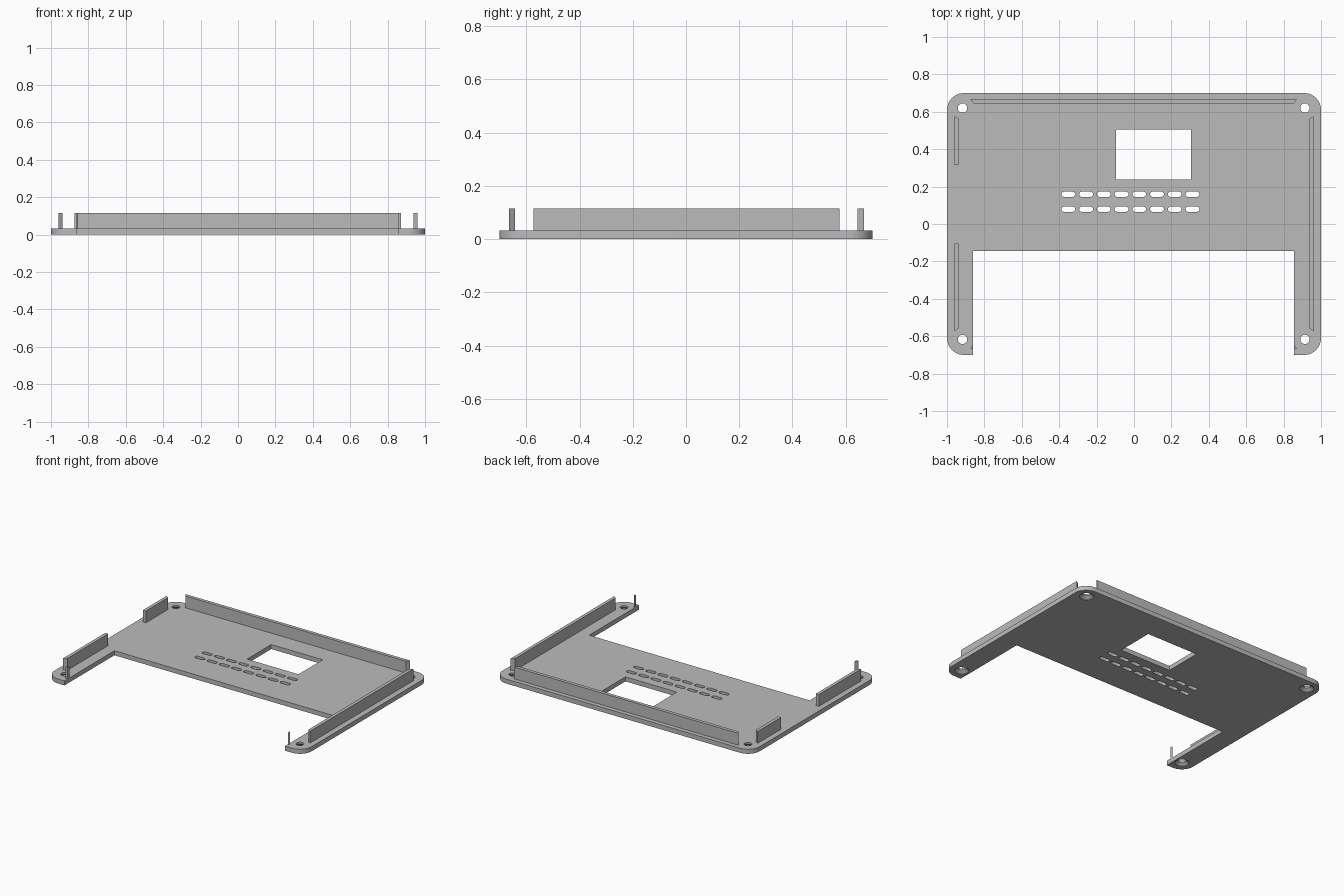
import bpy, bmesh, math
from mathutils import Matrix

if "Cube" in bpy.data.objects:
    bpy.data.objects.remove(bpy.data.objects["Cube"])

T, H = 0.032, 0.115      # plate thickness, rim top

grey = bpy.data.materials.new("grey plastic")
grey.diffuse_color = (0.5, 0.5, 0.5, 1)
grey.use_nodes = True
grey.node_tree.nodes["Principled BSDF"].inputs["Base Color"].default_value = grey.diffuse_color


def prism(bm, pts, z0, z1):
    """Extrude a counter-clockwise outline from z0 to z1."""
    lo = [bm.verts.new((x, y, z0)) for x, y in pts]
    hi = [bm.verts.new((x, y, z1)) for x, y in pts]
    bm.faces.new(lo[::-1])
    bm.faces.new(hi)
    n = len(pts)
    for i in range(n):
        j = (i + 1) % n
        bm.faces.new((lo[i], lo[j], hi[j], hi[i]))


def arc(cx, cy, r, a0, a1, n=10):
    return [(cx + r * math.cos(math.radians(a0 + (a1 - a0) * i / n)),
             cy + r * math.sin(math.radians(a0 + (a1 - a0) * i / n))) for i in range(n + 1)]


def rect(x0, x1, y0, y1):
    return [(x0, y0), (x1, y0), (x1, y1), (x0, y1)]


def finish(name, bm):
    bmesh.ops.recalc_face_normals(bm, faces=bm.faces[:])
    me = bpy.data.meshes.new(name)
    bm.to_mesh(me)
    bm.free()
    me.materials.append(grey)
    ob = bpy.data.objects.new(name, me)
    bpy.context.collection.objects.link(ob)
    return ob


# base plate: U-shaped outline with rounded outer corners
R, W, D = 0.09, 1.0, 0.70
outline = (arc(-W + R, -D + R, R, 180, 270) + [(-0.86, -D), (-0.86, -0.145), (0.855, -0.145), (0.855, -D)]
           + arc(W - R, -D + R, R, 270, 360) + arc(W - R, D - R, R, 0, 90) + arc(-W + R, D - R, R, 90, 180))
bm = bmesh.new()
prism(bm, outline, 0, T)
plate = finish("base_plate", bm)

# cutter: window, vent slots, screw holes
bm = bmesh.new()
prism(bm, rect(-0.095, 0.305, 0.237, 0.505), -0.1, 0.2)
for y in (0.079, 0.159):
    for i in range(8):
        x, r = -0.351 + i * 0.0948, 0.014
        prism(bm, arc(x + 0.037 - r, y, r, -90, 90, 8) + arc(x - 0.037 + r, y, r, 90, 270, 8), -0.1, 0.2)
for x in (-0.917, 0.914):
    for y in (-0.617, 0.62):
        # countersunk hole as one lathed body
        prof = [(0.046, -0.02), (0.046, 0.004), (0.025, 0.02), (0.025, 0.1)]
        rings = [[bm.verts.new((x + r * math.cos(math.tau * k / 32), y + r * math.sin(math.tau * k / 32), z))
                  for k in range(32)] for r, z in prof]
        bm.faces.new(rings[0][::-1])
        bm.faces.new(rings[-1])
        for a, b in zip(rings, rings[1:]):
            for k in range(32):
                m = (k + 1) % 32
                bm.faces.new((a[k], a[m], b[m], b[k]))
cutter = finish("hole_cutter", bm)
cutter.hide_render = True
mod = plate.modifiers.new("holes", 'BOOLEAN')
mod.operation, mod.solver, mod.object = 'DIFFERENCE', 'EXACT', cutter
bpy.context.view_layer.objects.active = plate
plate.select_set(True)
bpy.ops.object.modifier_apply(modifier=mod.name)
bpy.data.objects.remove(cutter)
bpy.ops.object.shade_smooth_by_angle(angle=math.radians(30))

# rim walls with mitred ends
M = 0.016
x0, x1 = 0.937, 0.960
y0, y1 = 0.645, 0.669
walls = {
    "back_rim": [(-0.875 + M, y0), (0.871 - M, y0), (0.871, y1), (-0.875, y1)],
    "right_rim": [(x0, -0.573 + M), (x1, -0.573), (x1, 0.577), (x0, 0.577 - M)],
    "left_rim_back": [(-x1, 0.315), (-x0, 0.315), (-x0, 0.577 - M), (-x1, 0.577)],
    "left_rim_front": [(-x1, -0.573), (-x0, -0.573 + M), (-x0, -0.105), (-x1, -0.105)],
    # slivers of the front rim left beside the notch
    "front_rim_left_end": [(-0.875, -0.665), (-0.86, -0.665), (-0.86, -0.643)],
    "front_rim_right_end": [(0.855, -0.665), (0.871, -0.665), (0.855, -0.643)],
}
for name, pts in walls.items():
    bm = bmesh.new()
    prism(bm, pts, T - 0.002, H)
    finish(name, bm)
